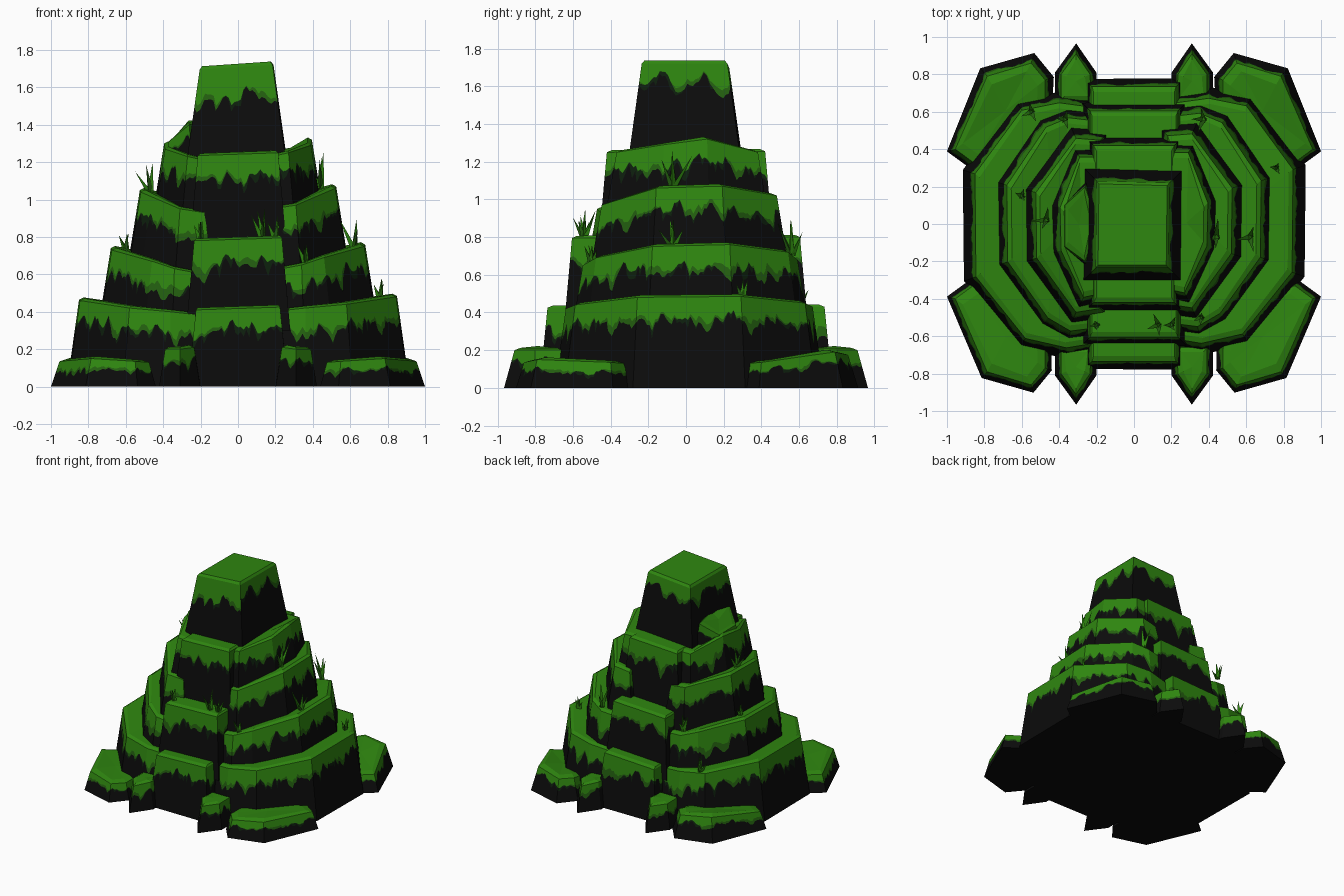
import bpy, bmesh, math, random
from mathutils import Vector, noise

if "Cube" in bpy.data.objects:
    bpy.data.objects.remove(bpy.data.objects["Cube"])

random.seed(4)


def material(name, rgb):
    m = bpy.data.materials.new(name)
    m.diffuse_color = (*rgb, 1)
    m.use_nodes = True
    m.node_tree.nodes["Principled BSDF"].inputs["Base Color"].default_value = m.diffuse_color
    return m


MATS = [material("black rock", (0.0035, 0.0035, 0.0035)),
        material("bright moss", (0.028, 0.24, 0.005)),
        material("mid moss", (0.017, 0.115, 0.005)),
        material("dark moss", (0.004, 0.014, 0.004))]
ROCK, BRIGHT, MID, DARK = range(4)


def finish(bm, name):
    bmesh.ops.remove_doubles(bm, verts=bm.verts, dist=0.0002)
    bmesh.ops.recalc_face_normals(bm, faces=bm.faces)
    me = bpy.data.meshes.new(name)
    bm.to_mesh(me)
    bm.free()
    for m in MATS:
        me.materials.append(m)
    ob = bpy.data.objects.new(name, me)
    bpy.context.collection.objects.link(ob)
    return ob


def rock(name, outline, z0, slope=0.17, drip=0.12, front=1.0, rim=0.03, crown=0.012):
    """Flared rock block: chamfered mossy top, walls with moss dripping down."""
    bm = bmesh.new()
    seed = random.uniform(0, 100)
    top = [Vector(p) for p in outline]
    n = len(top)
    c = sum(top, Vector()) / n

    def quad(pts, mat):
        f = bm.faces.new([bm.verts.new(p) for p in pts])
        f.material_index = mat

    # flared foot: each corner pushed along its two wall normals
    foot = []
    for i, p in enumerate(top):
        a, b = (p - top[i - 1]), (top[(i + 1) % n] - p)
        na, nb = Vector((a.y, -a.x, 0)).normalized(), Vector((b.y, -b.x, 0)).normalized()
        push = (na + nb) / max(0.6, 1 + na.dot(nb))
        q = p + push * slope * (p.z - z0)
        foot.append(Vector((q.x, q.y, z0)))

    # top: chamfer ring and fan
    inner = []
    for p in top:
        d = c - p
        d.z = 0
        inner.append(p + d.normalized() * min(rim, d.length * 0.5) + Vector((0, 0, crown)))
    peak = sum(inner, Vector()) / n
    for i in range(n):
        j = (i + 1) % n
        quad([top[i], top[j], inner[j], inner[i]], BRIGHT)
        quad([inner[i], inner[j], peak], BRIGHT)

    # walls: narrow columns split where each moss layer ends
    s = 0.0
    for i in range(n):
        j = (i + 1) % n
        edge = top[j] - top[i]
        length = edge.length
        k = max(2, int(length / 0.014))
        gain = front if edge.x > abs(edge.y) else 1.0
        cols = []
        for m in range(k + 1):
            u = m / k
            a, b = top[i].lerp(top[j], u), foot[i].lerp(foot[j], u)
            q = s + u * length
            w = noise.noise(Vector((q * 17, seed, 0)))
            w2 = noise.noise(Vector((q * 45, seed, 5)))
            w3 = noise.noise(Vector((q * 8, seed, 9)))
            d1 = drip * gain * max(0.2, 0.85 + 0.55 * w + 0.3 * w2)
            d2 = d1 + drip * max(0.02, 0.14 + 0.5 * w3 + 0.2 * w)
            d3 = d2 + drip * max(0.0, 0.45 * w2 - 0.5 * w3)
            h = (a - b).length
            cols.append([a.lerp(b, min(0.97, d / h)) for d in (0, d1, d2, d3)] + [b])
        for A, B in zip(cols, cols[1:]):
            for r, mat in enumerate((BRIGHT, MID, DARK, ROCK)):
                if (A[r] - A[r + 1]).length + (B[r] - B[r + 1]).length > 0.001:
                    quad([A[r], A[r + 1], B[r + 1], B[r]], mat)
        s += length
    # underside
    f = bm.faces.new([bm.verts.new(p) for p in reversed(foot)])
    f.material_index = ROCK
    bmesh.ops.dissolve_degenerate(bm, dist=0.0001, edges=bm.edges)
    return finish(bm, name)


def mirrored(pts, sx, sy=1):
    out = [(x * sx, y * sy, z) for x, y, z in pts]
    return out if sx * sy > 0 else out[::-1]


def sprout(name, x, y, z, h):
    """Small clump of three-sided pointed leaves."""
    bm = bmesh.new()
    for i in range(4):
        a = i * math.tau / 4 + random.uniform(-0.5, 0.5)
        lean, hh = random.uniform(0.3, 0.6) * h, h * random.uniform(0.6, 1)
        if i == 0:
            lean, hh = 0.1 * h, h
        base = [bm.verts.new((x + 0.02 * math.cos(a + t), y + 0.02 * math.sin(a + t), z - 0.02))
                for t in (0, 2.1, 4.2)]
        tip = bm.verts.new((x + lean * math.cos(a), y + lean * math.sin(a), z + hh))
        for v, w in zip(base, base[1:] + base[:1]):
            bm.faces.new((v, w, tip)).material_index = MID if i == 3 else BRIGHT
        bm.faces.new(base[::-1]).material_index = BRIGHT
    finish(bm, name)


# central tower
rock("summit_tower", [(-0.205, -0.235, 1.695), (0.185, -0.235, 1.72),
                      (0.19, 0.22, 1.72), (-0.2, 0.23, 1.695)],
     1.0, 0.14, 0.11, front=2.0, rim=0.02, crown=0.018)

# central stepped blocks, running from front to back
for name, w, y, z, z0, slope in (("upper_step", 0.215, 0.42, 1.255, 0.6, 0.09),
                                 ("middle_step", 0.235, 0.605, 0.8, 0.3, 0.09),
                                 ("lower_step", 0.225, 0.735, 0.43, 0, 0.1)):
    rock(name, [(-w, -y, z - 0.02), (w, -y, z - 0.005), (w, y, z), (-w, y, z - 0.02)],
         z0, slope, 0.13, front=1.1)

# side terraces, (outline of the right half, foot height)
terraces = {
    "terrace_top": ([(0.18, -0.36, 1.23), (0.27, -0.38, 1.25), (0.39, -0.13, 1.29),
                     (0.395, 0.1, 1.32), (0.29, 0.37, 1.25), (0.18, 0.37, 1.25)], 0.9),
    "terrace_high": ([(0.18, -0.44, 0.95), (0.31, -0.46, 0.97), (0.52, -0.17, 1.06),
                      (0.525, 0.18, 1.07), (0.31, 0.47, 1.02), (0.18, 0.46, 1.0)], 0.55),
    "terrace_middle": ([(0.18, -0.54, 0.62), (0.34, -0.56, 0.65), (0.46, -0.49, 0.69),
                        (0.675, -0.19, 0.75), (0.68, 0.22, 0.76), (0.47, 0.53, 0.72),
                        (0.35, 0.58, 0.68), (0.18, 0.56, 0.66)], 0.3),
    "terrace_low": ([(0.18, -0.62, 0.4), (0.36, -0.65, 0.42), (0.58, -0.60, 0.44),
                     (0.845, -0.27, 0.48), (0.85, 0.28, 0.485), (0.6, 0.62, 0.45),
                     (0.4, 0.66, 0.43), (0.18, 0.63, 0.4)], 0.0)}
for side, sx in (("right", 1), ("left", -1)):
    for name, (pts, z0) in terraces.items():
        pts = [(x, y + sx * 0.012, z - (0.02 if sx < 0 else 0)) for x, y, z in pts]
        rock(f"{name}_{side}", mirrored(pts, sx), z0, 0.16 if z0 else 0.14, 0.13)

# raised wedge beside the tower on the left
rock("tower_wedge", [(-0.37, -0.12, 1.31), (-0.26, -0.2, 1.4), (-0.2, 0.0, 1.41),
                     (-0.26, 0.2, 1.41), (-0.37, 0.1, 1.31)][::1], 1.15, 0.1, 0.06)

# boulders at the four corners and pointed stones beside the steps
corner = [(0.48, 0.5, 0.13), (0.86, 0.33, 0.13), (0.955, 0.40, 0.135),
          (0.785, 0.79, 0.15), (0.55, 0.86, 0.135), (0.475, 0.77, 0.13)]
stone = [(0.23, 0.66, 0.2), (0.39, 0.66, 0.2), (0.39, 0.8, 0.2), (0.31, 0.91, 0.2),
         (0.235, 0.8, 0.21)]
for sx in (1, -1):
    for sy in (1, -1):
        tag = ("right" if sx > 0 else "left") + ("_back" if sy > 0 else "_front")
        lift = 0.04 if sy > 0 else 0
        c = [(x, y, z + lift * (y > 0.7)) for x, y, z in corner]
        rock("corner_boulder_" + tag, mirrored(c, sx, sy), 0, 0.27, 0.06, rim=0.05)
        rock("pointed_stone_" + tag, mirrored(stone, sx, sy), 0, 0.16, 0.075)

# leafy sprouts on the ledges
for i, p in enumerate([(-0.2, -0.54, 0.81, 0.08), (0.13, -0.54, 0.81, 0.14), (0.2, -0.54, 0.81, 0.1),
                       (-0.47, 0.02, 1.06, 0.14), (0.62, -0.07, 0.76, 0.14), (0.44, -0.07, 1.08, 0.18),
                       (0.76, 0.3, 0.49, 0.09), (0.37, 0.56, 0.72, 0.17), (-0.37, 0.56, 0.72, 0.12),
                       (-0.6, 0.15, 0.75, 0.07), (0.36, -0.5, 0.68, 0.08), (-0.55, 0.6, 0.45, 0.1)]):
    sprout(f"sprout_{i + 1}", *p)
